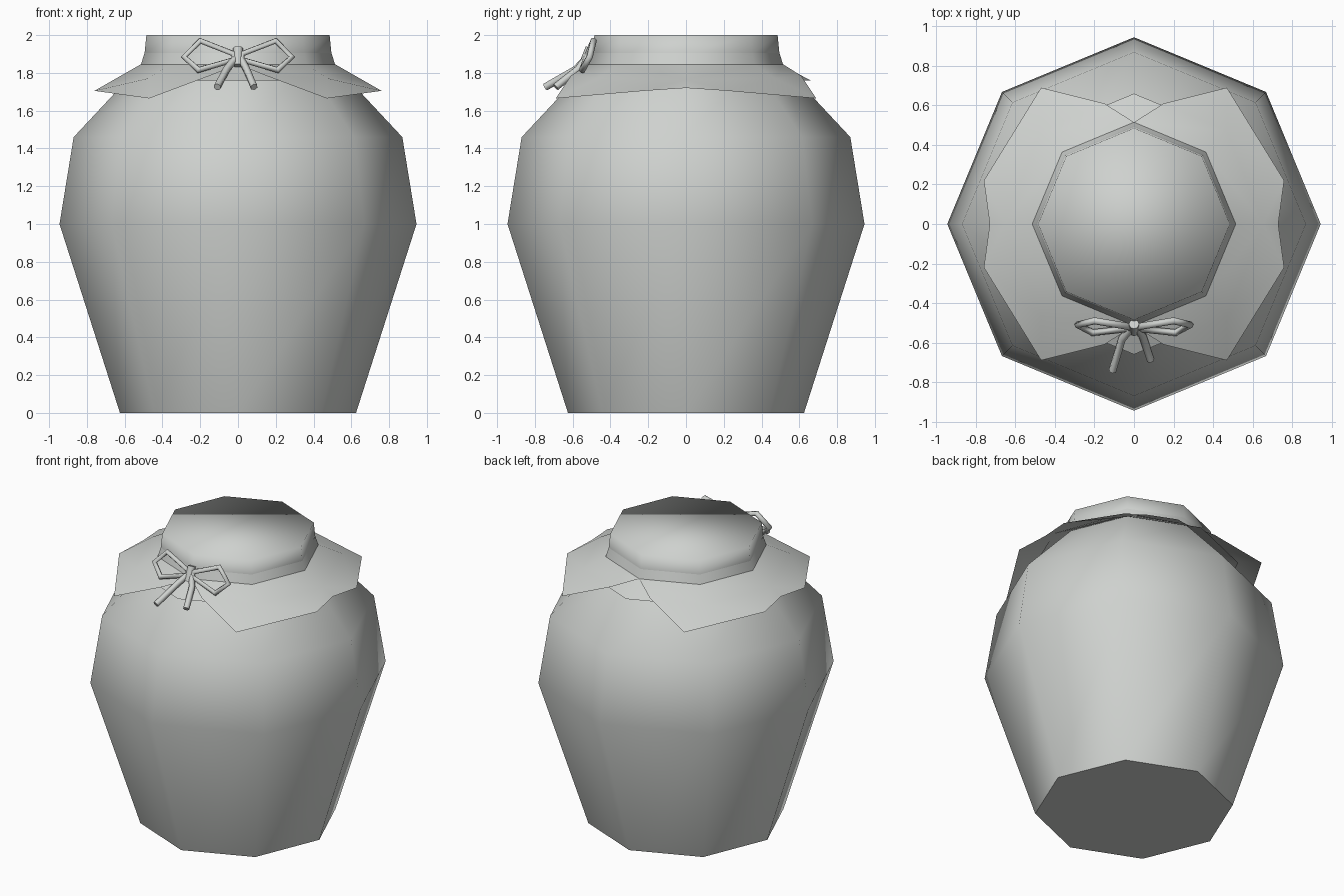
import bpy
import bmesh
from math import cos, sin, pi, radians

cube = bpy.data.objects.get("Cube")
if cube:
    bpy.data.objects.remove(cube)

clay = bpy.data.materials.new("pale_grey")
clay.use_nodes = True
clay.diffuse_color = (0.62, 0.64, 0.62, 1)
clay.node_tree.nodes["Principled BSDF"].inputs["Base Color"].default_value = (0.62, 0.64, 0.62, 1)


def link(name, data):
    data.materials.append(clay)
    ob = bpy.data.objects.new(name, data)
    bpy.context.collection.objects.link(ob)
    return ob


def finish(name, bm, flat=lambda f: False):
    for f in bm.faces:
        f.smooth = not flat(f)
    me = bpy.data.meshes.new(name)
    bm.to_mesh(me)
    bm.free()
    return link(name, me)


def rings(bm, profile, sides=8):
    """Stack of octagonal rings joined by quads."""
    loops = [[bm.verts.new((r * cos(2 * pi * i / sides), r * sin(2 * pi * i / sides), z))
              for i in range(sides)] for r, z in profile]
    for a, b in zip(loops, loops[1:]):
        for i in range(sides):
            j = (i + 1) % sides
            bm.faces.new((a[i], a[j], b[j], b[i]))
    return loops


# Jar body: smooth octagonal sides, flat base
bm = bmesh.new()
loops = rings(bm, [(0.625, 0), (0.945, 1), (0.87, 1.46), (0.515, 1.84)])
base = bm.faces.new(loops[0][::-1])
bmesh.ops.split_edges(bm, edges=base.edges[:])
finish("jar_body", bm, lambda f: f.normal.z < -0.9)

# Tied band around the neck
bm = bmesh.new()
rings(bm, [(0.515, 1.84), (0.495, 1.905)])
finish("neck_band", bm)

# Lid with softly shaded top
bm = bmesh.new()
loops = rings(bm, [(0.495, 1.9), (0.485, 2.0)])
bm.faces.new(loops[-1])
finish("lid", bm)

# Collar of the cloth cover
bm = bmesh.new()
rings(bm, [(0.66, 1.76), (0.51, 1.84)])
finish("cloth_collar", bm)

# Cloth wings: one quarter, mirrored to both sides, front and back
bm = bmesh.new()
inner = [(0, -0.515, 1.845), (0.364, -0.364, 1.845), (0.515, 0, 1.845)]
middle = [(0.15, -0.61, 1.785), (0.47, -0.47, 1.772), (0.655, 0, 1.765)]
outer = [(0.47, -0.69, 1.665), (0.76, -0.22, 1.705), (0.73, 0, 1.72)]
a, b, c = ([bm.verts.new(p) for p in row] for row in (inner, middle, outer))
for face in ((a[0], b[0], b[1], a[1]), (a[1], b[1], b[2], a[2]),
             (b[0], c[0], b[1]), (b[1], c[0], c[1]), (b[1], c[1], b[2]), (b[2], c[1], c[2])):
    bm.faces.new(face)
wings = finish("cloth_wings", bm)
mirror = wings.modifiers.new("Mirror", 'MIRROR')
mirror.use_axis = (True, True, False)


def cord(name, points, radius, cyclic=False):
    """Tube along a path of straight runs."""
    cu = bpy.data.curves.new(name, 'CURVE')
    cu.dimensions = '3D'
    cu.bevel_depth = radius
    cu.bevel_resolution = 1
    cu.use_fill_caps = True
    sp = cu.splines.new('POLY')
    sp.points.add(len(points) - 1)
    for p, co in zip(sp.points, points):
        p.co = (*co, 1)
    sp.use_cyclic_u = cyclic
    sp.use_smooth = True
    return link(name, cu)


# Bow loops and tails
for side, label in ((1, "left"), (-1, "right")):
    cord("bow_loop_" + label, [(side * x, y, z) for x, y, z in (
        (0.02, -0.52, 1.9), (0.2, -0.49, 1.97), (0.285, -0.51, 1.885),
        (0.21, -0.55, 1.815), (0.02, -0.53, 1.87))], 0.018, True)
cord("bow_tail_left", [(0.015, -0.53, 1.875), (0.045, -0.57, 1.82), (0.085, -0.69, 1.725)], 0.02)
cord("bow_tail_right", [(-0.015, -0.53, 1.875), (-0.06, -0.58, 1.82), (-0.11, -0.745, 1.725)], 0.02)

# Bow knot
bm = bmesh.new()
bmesh.ops.create_cone(bm, cap_ends=True, segments=8, radius1=0.026, radius2=0.026, depth=0.1)
knot = finish("bow_knot", bm, lambda f: abs(f.normal.z) > 0.9)
knot.location = (0, -0.525, 1.885)
knot.rotation_euler = (radians(-22), 0, 0)
